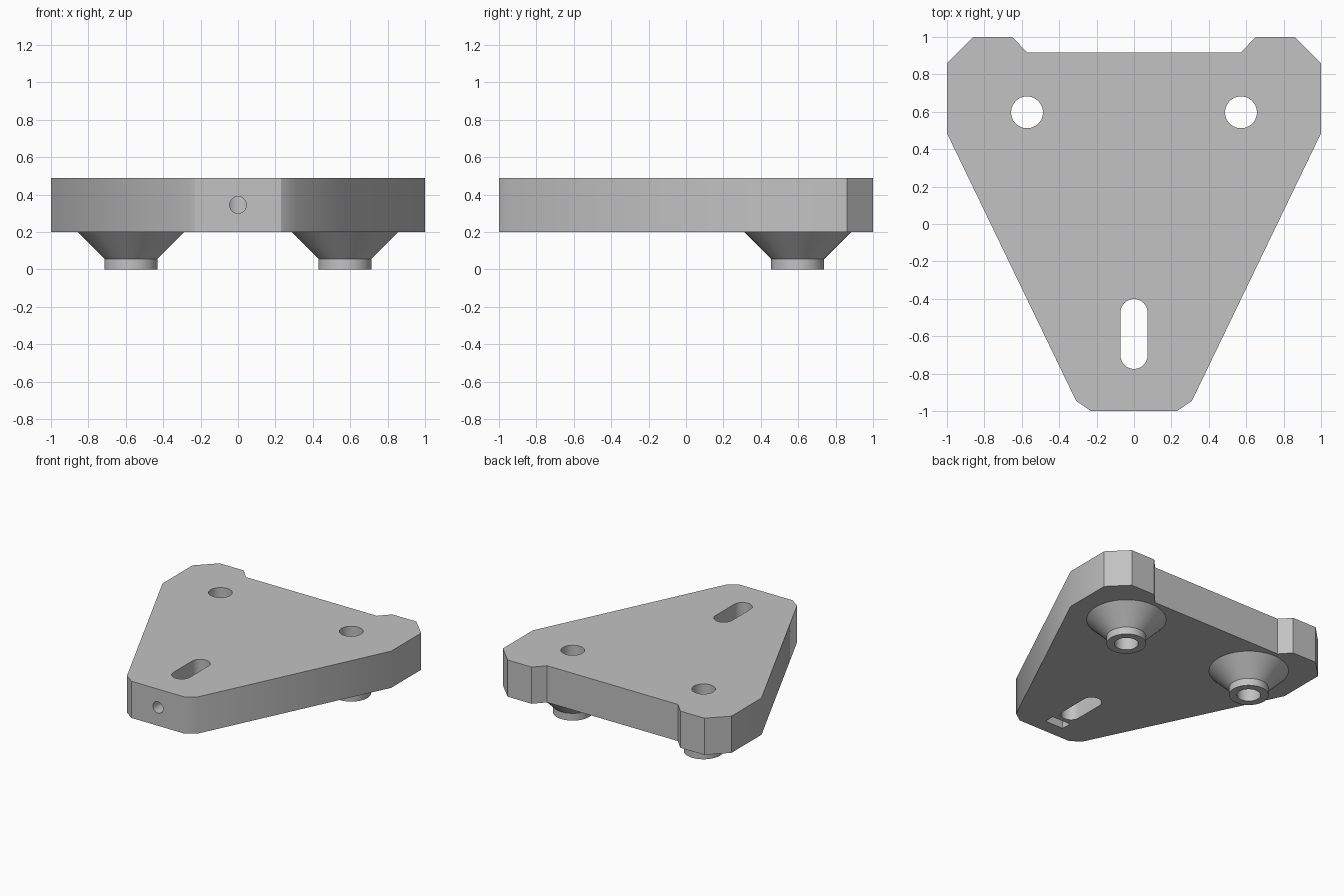
import bpy
import bmesh
import math

cube = bpy.data.objects.get("Cube")
if cube:
    bpy.data.objects.remove(cube, do_unlink=True)

PLATE_Z, TOP_Z = 0.2, 0.49
HOLE_X, HOLE_Y, HOLE_R = 0.572, 0.597, 0.085
SIDES = 48

grey = bpy.data.materials.new("grey plastic")
grey.use_nodes = True
GREY = (0.54, 0.54, 0.54, 1)
grey.diffuse_color = GREY
grey.node_tree.nodes["Principled BSDF"].inputs["Base Color"].default_value = GREY


def make_object(name, bm):
    bmesh.ops.recalc_face_normals(bm, faces=bm.faces)
    mesh = bpy.data.meshes.new(name)
    bm.to_mesh(mesh)
    bm.free()
    mesh.materials.append(grey)
    obj = bpy.data.objects.new(name, mesh)
    bpy.context.collection.objects.link(obj)
    return obj


def prism(name, outline, z0, z1):
    """Extrude a closed XY outline from z0 to z1."""
    bm = bmesh.new()
    face = bm.faces.new([bm.verts.new((x, y, z0)) for x, y in outline])
    top = bmesh.ops.extrude_face_region(bm, geom=[face])["geom"]
    verts = [v for v in top if isinstance(v, bmesh.types.BMVert)]
    bmesh.ops.translate(bm, verts=verts, vec=(0, 0, z1 - z0))
    return make_object(name, bm)


def arc(cx, cy, r, start, sweep, steps):
    return [(cx + r * math.cos(start + sweep * i / steps),
             cy + r * math.sin(start + sweep * i / steps)) for i in range(steps + 1)]


def smooth(obj):
    bpy.ops.object.select_all(action="DESELECT")
    obj.select_set(True)
    bpy.context.view_layer.objects.active = obj
    bpy.ops.object.shade_smooth_by_angle(angle=math.radians(30))


def cut(target, cutter):
    mod = target.modifiers.new("cut", "BOOLEAN")
    mod.operation = "DIFFERENCE"
    mod.solver = "EXACT"
    mod.object = cutter
    bpy.context.view_layer.objects.active = target
    bpy.ops.object.modifier_apply(modifier=mod.name)
    bpy.data.objects.remove(cutter, do_unlink=True)


# Triangular plate with clipped corners and a recessed back edge
half = [(0.23, -1), (0.31, -0.945), (1, 0.485), (1, 0.86),
        (0.86, 1), (0.65, 1), (0.572, 0.917)]
plate = prism("base_plate", half + [(-x, y) for x, y in reversed(half)], PLATE_Z, TOP_Z)

# Round holes above the feet
for side in (-1, 1):
    ring = arc(side * HOLE_X, HOLE_Y, HOLE_R, 0, math.tau, SIDES)[:-1]
    cut(plate, prism("hole_cutter", ring, 0, 1))

# Adjustment slot
slot = (arc(0, -0.473, 0.072, 0, math.pi, SIDES // 2)
        + arc(0, -0.703, 0.072, math.pi, math.pi, SIDES // 2))
cut(plate, prism("slot_cutter", slot, 0, 1))

# Nut pocket, open underneath
pocket = [(-0.08, -0.89), (0.08, -0.89), (0.08, -0.81), (-0.08, -0.81)]
cut(plate, prism("pocket_cutter", pocket, 0, 0.43))

# Screw hole from the front edge into the slot
ring = arc(0, 0, 0.045, 0, math.tau, SIDES // 2)[:-1]
bore = prism("screw_cutter", ring, 0, 0.5)
bore.rotation_euler.x = math.radians(-90)
bore.location = (0, -1.1, 0.345)
cut(plate, bore)
smooth(plate)

# Bored feet: short collar flaring into a cone under the plate
profile = [(HOLE_R, PLATE_Z), (HOLE_R, 0), (0.142, 0), (0.142, 0.057), (0.285, PLATE_Z)]
for name, side in (("right_foot", -1), ("left_foot", 1)):
    bm = bmesh.new()
    verts = [bm.verts.new((r, 0, z)) for r, z in profile]
    edges = [bm.edges.new(pair) for pair in zip(verts, verts[1:])]
    bmesh.ops.spin(bm, geom=verts + edges, cent=(0, 0, 0), axis=(0, 0, 1),
                   angle=math.tau, steps=SIDES, use_merge=True)
    bmesh.ops.remove_doubles(bm, verts=bm.verts, dist=0.0001)
    # A lid level with the underside keeps the normals facing outward
    foot = make_object(name, bm)
    foot.location = (side * HOLE_X, HOLE_Y, 0)
    smooth(foot)
